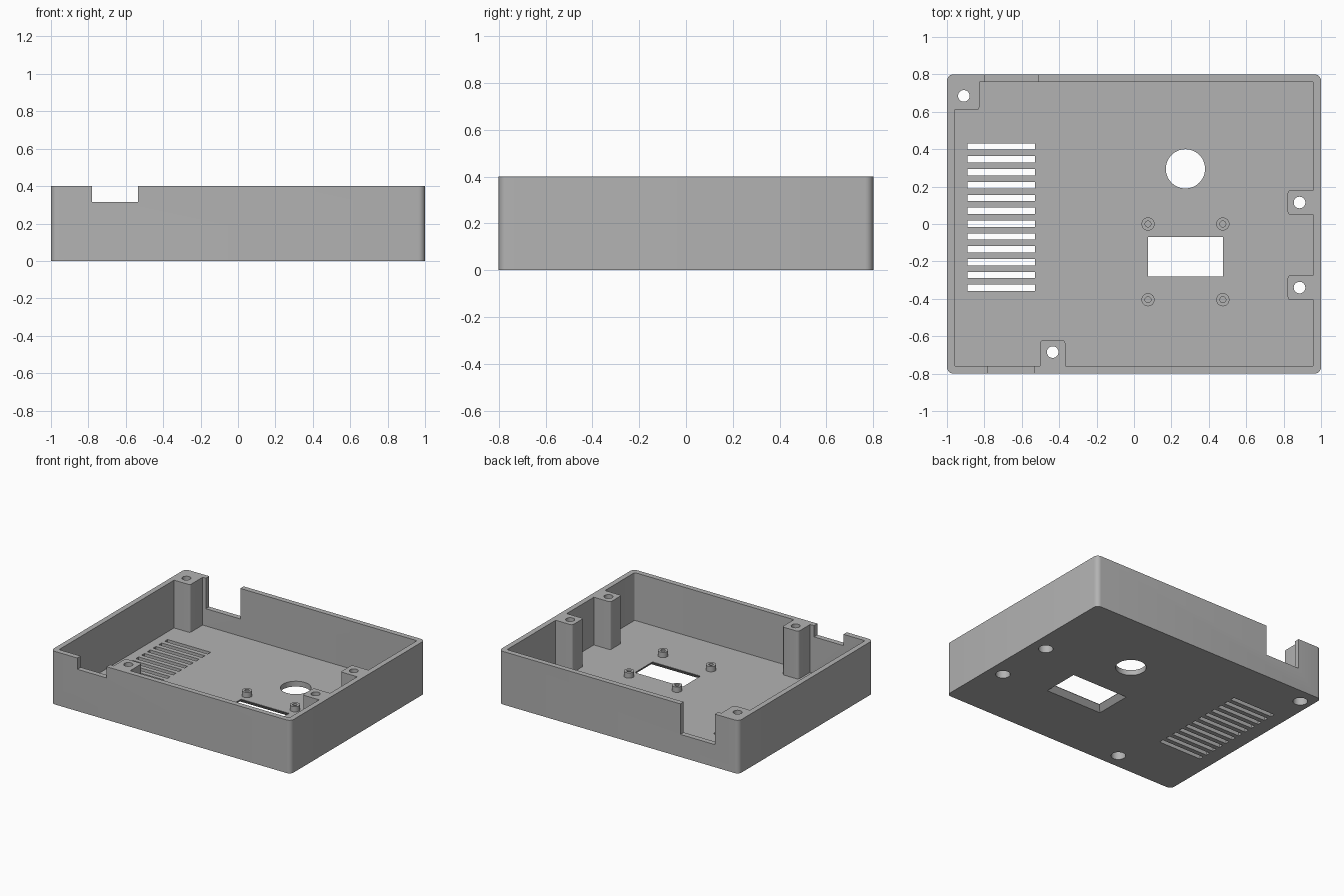
import bpy, bmesh, math

default = bpy.data.objects.get("Cube")
if default:
    bpy.data.objects.remove(default, do_unlink=True)

HEIGHT, FLOOR, WALL = 0.4, 0.04, 0.04
HALF_X, HALF_Y = 1.0, 0.8

grey = bpy.data.materials.new("matte grey")
grey.use_nodes = True
COLOUR = (0.45, 0.45, 0.45, 1)
grey.diffuse_color = COLOUR
grey.node_tree.nodes["Principled BSDF"].inputs["Base Color"].default_value = COLOUR


def loft(bm, rings):
    """Closed solid through a stack of equal-length rings, bottom to top."""
    loops = [[bm.verts.new(p) for p in ring] for ring in rings]
    n = len(loops[0])
    bm.faces.new(loops[0][::-1])
    bm.faces.new(loops[-1])
    for low, high in zip(loops, loops[1:]):
        for i in range(n):
            j = (i + 1) % n
            bm.faces.new((low[i], low[j], high[j], high[i]))


def outline(x0, x1, y0, y1, z, r=0.0, steps=6):
    """Rectangle ring with optional rounded corners."""
    if r == 0:
        return [(x0, y0, z), (x1, y0, z), (x1, y1, z), (x0, y1, z)]
    centres = [(x1 - r, y1 - r), (x0 + r, y1 - r), (x0 + r, y0 + r), (x1 - r, y0 + r)]
    ring = []
    for k, (cx, cy) in enumerate(centres):
        for s in range(steps + 1):
            a = math.pi / 2 * (k + s / steps)
            ring.append((cx + r * math.cos(a), cy + r * math.sin(a), z))
    return ring


def box(bm, x0, x1, y0, y1, z0, z1, r=0.0):
    loft(bm, [outline(x0, x1, y0, y1, z, r) for z in (z0, z1)])


def turned(bm, x, y, profile, sides=32):
    """Round solid from (radius, height) pairs."""
    angles = [2 * math.pi * i / sides for i in range(sides)]
    loft(bm, [[(x + r * math.cos(a), y + r * math.sin(a), z) for a in angles]
              for r, z in profile])


def make(name, bm):
    mesh = bpy.data.meshes.new(name)
    bm.to_mesh(mesh)
    bm.free()
    ob = bpy.data.objects.new(name, mesh)
    bpy.context.collection.objects.link(ob)
    return ob


def combine(target, tool, operation):
    """Apply a boolean and discard the tool."""
    mod = target.modifiers.new("cut", "BOOLEAN")
    mod.operation, mod.object, mod.solver = operation, tool, "EXACT"
    deps = bpy.context.evaluated_depsgraph_get()
    mesh = bpy.data.meshes.new_from_object(target.evaluated_get(deps))
    target.modifiers.clear()
    target.data = mesh
    bpy.data.objects.remove(tool, do_unlink=True)


# Solid rounded block
bm = bmesh.new()
box(bm, -HALF_X, HALF_X, -HALF_Y, HALF_Y, 0, HEIGHT, 0.035)
case = make("enclosure_case", bm)

# Cavity, with the screw posts left standing
bm = bmesh.new()
box(bm, WALL - HALF_X, HALF_X - WALL, WALL - HALF_Y, HALF_Y - WALL, FLOOR, HEIGHT + 0.1, 0.01)
cavity = make("cavity", bm)
bm = bmesh.new()
box(bm, -1.1, -0.827, 0.61, 0.9, -0.1, 0.6, 0.015)
box(bm, -0.503, -0.367, -0.9, -0.62, -0.1, 0.6, 0.02)
for y in (0.115, -0.34):
    box(bm, 0.822, 1.1, y - 0.066, y + 0.066, -0.1, 0.6, 0.015)
combine(cavity, make("posts", bm), "DIFFERENCE")
combine(case, cavity, "DIFFERENCE")

# Standoffs around the display window
STANDOFFS = [(x, y) for x in (0.075, 0.475) for y in (0.0, -0.405)]
bm = bmesh.new()
for x, y in STANDOFFS:
    turned(bm, x, y, [(0.035, 0.02), (0.035, 0.08)])
combine(case, make("standoffs", bm), "UNION")

# Openings
bm = bmesh.new()
for x, y in STANDOFFS:
    turned(bm, x, y, [(0.016, 0.042), (0.016, 0.12)], 20)
# Screw holes with counterbores from below
for x, y in [(-0.91, 0.685), (-0.435, -0.685), (0.885, 0.115), (0.885, -0.34)]:
    turned(bm, x, y, [(0.05, -0.05), (0.05, 0.15), (0.031, 0.15), (0.031, 0.5)])
# Round opening
turned(bm, 0.275, 0.295, [(0.105, -0.05), (0.105, 0.1)], 48)
# Window, flared towards the underside
loft(bm, [outline(0.075 - d, 0.475 + d, -0.28 - d, -0.07 + d, z)
          for d, z in ((0.035, -0.05), (0.035, 0), (0, FLOOR - 0.003), (0, 0.1))])
# Ventilation slots
for i in range(12):
    y = 0.414 - 0.0687 * i
    box(bm, -0.89, -0.53, y - 0.017, y + 0.017, -0.05, 0.1)
# Cable notches in the front and back walls
box(bm, -0.78, -0.535, -0.9, -0.75, 0.315, 0.6)
box(bm, -0.80, -0.513, 0.75, 0.9, 0.17, 0.6)
combine(case, make("openings", bm), "DIFFERENCE")

# Finish
case.data.materials.clear()
case.data.materials.append(grey)
for face in case.data.polygons:
    face.material_index = 0
bpy.ops.object.select_all(action="DESELECT")
case.select_set(True)
bpy.context.view_layer.objects.active = case
bpy.ops.object.shade_smooth_by_angle(angle=math.radians(30))
